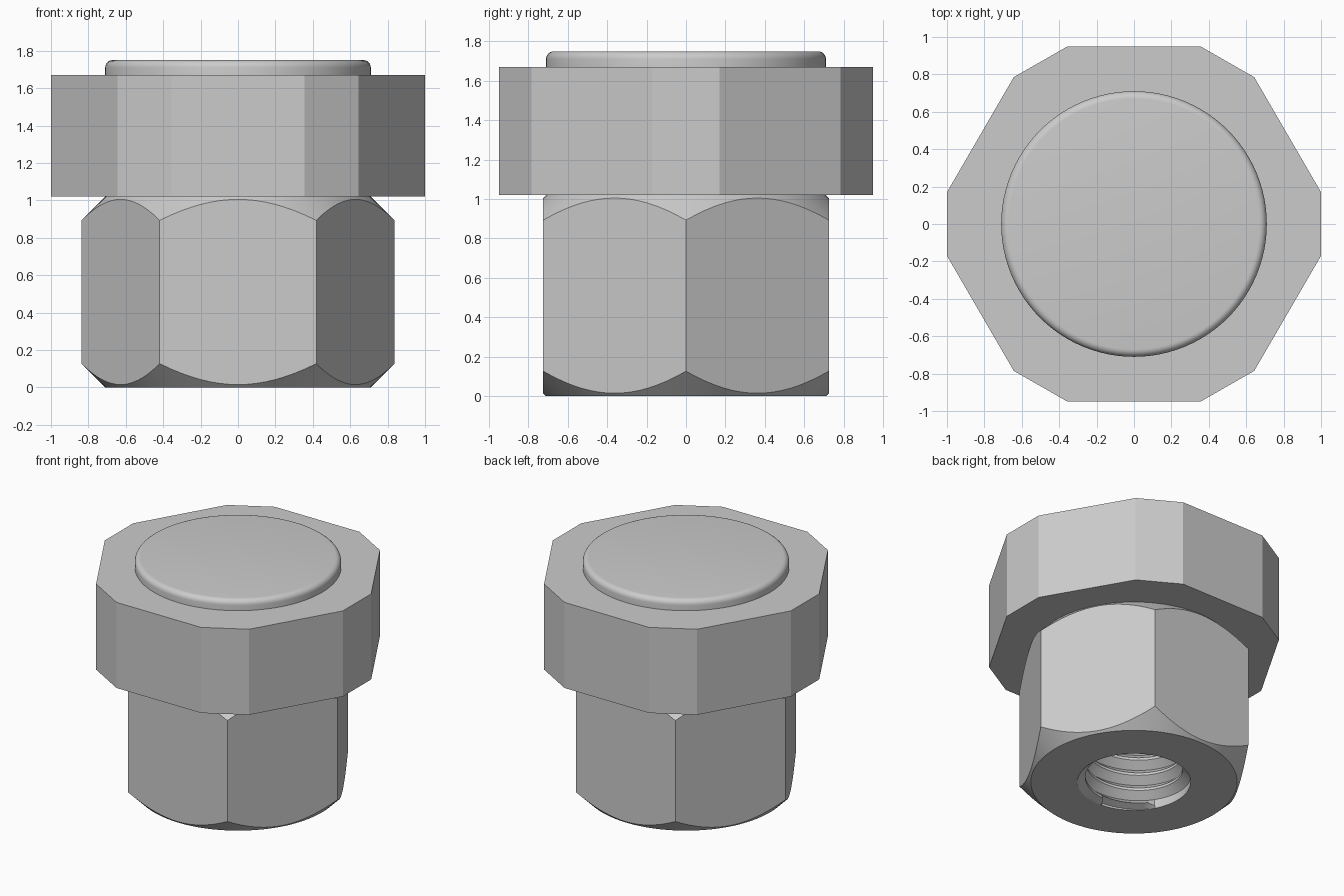
import bpy, bmesh
from math import pi, cos, sin, radians

cube = bpy.data.objects.get("Cube")
if cube:
    bpy.data.objects.remove(cube)

steel = bpy.data.materials.new("grey steel")
steel.use_nodes = True
steel.diffuse_color = (0.6, 0.6, 0.6, 1)
steel.node_tree.nodes["Principled BSDF"].inputs["Base Color"].default_value = (0.6, 0.6, 0.6, 1)


def make_object(name, bm):
    mesh = bpy.data.meshes.new(name)
    bm.to_mesh(mesh)
    bm.free()
    mesh.materials.append(steel)
    obj = bpy.data.objects.new(name, mesh)
    bpy.context.collection.objects.link(obj)
    return obj


def prism(name, outline, low, high):
    bm = bmesh.new()
    base = bm.faces.new([bm.verts.new((x, y, low)) for x, y in outline])
    top = bmesh.ops.extrude_face_region(bm, geom=[base])["geom"]
    bmesh.ops.translate(bm, vec=(0, 0, high - low),
                        verts=[v for v in top if isinstance(v, bmesh.types.BMVert)])
    bmesh.ops.recalc_face_normals(bm, faces=bm.faces)
    return make_object(name, bm)


def lathe(name, profile, steps=96, closed=False):
    bm = bmesh.new()
    points = [bm.verts.new((r, 0, z)) for r, z in profile]
    pairs = list(zip(points, points[1:]))
    if closed:
        pairs.append((points[-1], points[0]))
    edges = [bm.edges.new(pair) for pair in pairs]
    bmesh.ops.spin(bm, geom=points + edges, cent=(0, 0, 0), axis=(0, 0, 1),
                   angle=2 * pi, steps=steps)
    bmesh.ops.remove_doubles(bm, verts=bm.verts, dist=0.0001)
    bmesh.ops.recalc_face_normals(bm, faces=bm.faces)
    return make_object(name, bm)


def smooth(obj, degrees):
    bpy.ops.object.select_all(action="DESELECT")
    obj.select_set(True)
    bpy.context.view_layer.objects.active = obj
    bpy.ops.object.shade_smooth_by_angle(angle=radians(degrees))


# Sizes shared by the parts
CORNER, RIM, NUT_TOP, COLLAR_TOP, TOP = 0.837, 0.71, 1.02, 1.67, 1.75
BORE, CREST, PITCH = 0.39, 0.335, 0.12

# Hexagonal body with conical chamfers and a bore
hexagon = [(CORNER * cos(i * pi / 3), CORNER * sin(i * pi / 3)) for i in range(6)]
body = prism("hex_body", hexagon, -0.1, NUT_TOP + 0.1)
cone = 0.2
chamfer = lathe("chamfer_cutter", [(BORE, 0), (RIM, 0), (RIM + cone, cone),
                                   (RIM + cone, NUT_TOP - cone), (RIM, NUT_TOP),
                                   (BORE, NUT_TOP)], closed=True)
cut = body.modifiers.new("chamfer", "BOOLEAN")
cut.operation, cut.solver, cut.object = "INTERSECT", "EXACT", chamfer
bpy.context.view_layer.objects.active = body
bpy.ops.object.modifier_apply(modifier=cut.name)
bpy.data.objects.remove(chamfer)
smooth(body, 20)

# Wide collar with cut corners
quarter = [(1, 0.17), (0.643, 0.785), (0.355, 0.95)]
half = quarter + [(-x, y) for x, y in reversed(quarter)]
collar = prism("collar", half + [(-x, -y) for x, y in half], NUT_TOP, COLLAR_TOP)

# Round cap with a rolled edge
fillet = 0.04
edge = [(RIM - fillet + fillet * cos(i * pi / 12), TOP - fillet + fillet * sin(i * pi / 12))
        for i in range(7)]
cap = lathe("cap_disc", [(0, COLLAR_TOP - 0.02), (RIM, COLLAR_TOP - 0.02)] + edge + [(0, TOP)])
smooth(cap, 30)

# Helical thread lining the bore
bm = bmesh.new()
SEGMENTS = 64
ridge = [(0, BORE), (0.42, CREST), (0.58, CREST), (1, BORE)]
columns = []
for i in range(SEGMENTS + 1):
    turn = i / SEGMENTS
    column = []
    for lap in range(-1, int(NUT_TOP / PITCH) + 1):
        for offset, radius in ridge[:3]:
            z = PITCH * (lap + offset + turn)
            if z < 0.02:
                radius = BORE
            z = min(max(z, 0), NUT_TOP)
            column.append(bm.verts.new((radius * cos(turn * 2 * pi),
                                        radius * sin(turn * 2 * pi), z)))
    columns.append(column)
for a, b in zip(columns, columns[1:]):
    for k in range(len(a) - 1):
        bm.faces.new((a[k], a[k + 1], b[k + 1], b[k]))
bmesh.ops.remove_doubles(bm, verts=bm.verts, dist=0.0001)
thread = make_object("inner_thread", bm)
smooth(thread, 30)
